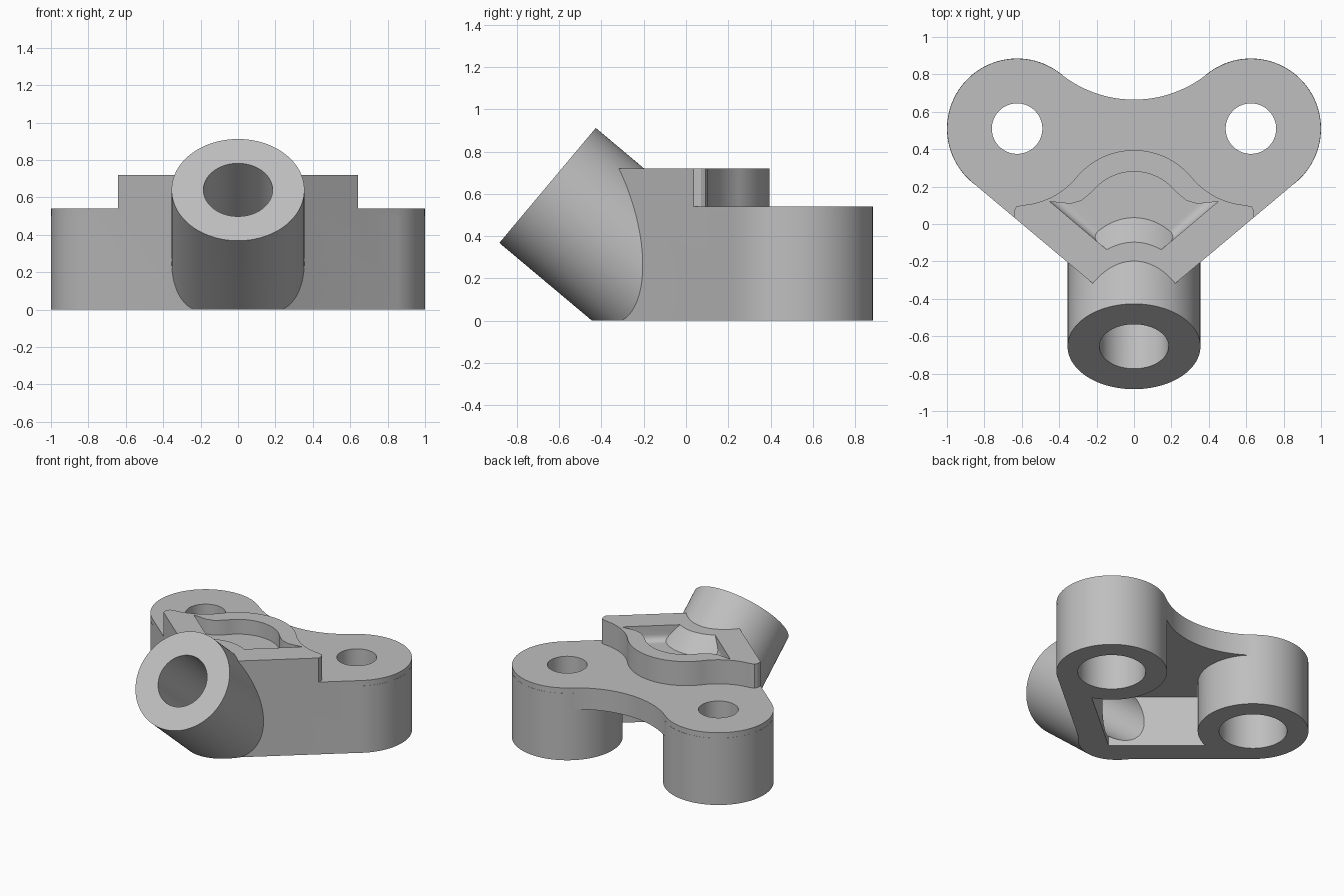
import bpy, bmesh
from math import sin, cos, radians, degrees, atan2, hypot
from mathutils import Vector, Matrix

cube = bpy.data.objects.get("Cube")
if cube:
    bpy.data.objects.remove(cube, do_unlink=True)

grey = bpy.data.materials.new("cast_grey")
grey.use_nodes = True
color = (0.52, 0.52, 0.52, 1)
grey.diffuse_color = color
grey.node_tree.nodes["Principled BSDF"].inputs["Base Color"].default_value = color


def finish(name, bm):
    bmesh.ops.recalc_face_normals(bm, faces=bm.faces[:])
    mesh = bpy.data.meshes.new(name)
    bm.to_mesh(mesh)
    bm.free()
    mesh.materials.append(grey)
    obj = bpy.data.objects.new(name, mesh)
    bpy.context.collection.objects.link(obj)
    return obj


def arc(cx, cy, r, start, end, n=28):
    angles = [radians(start + (end - start) * i / n) for i in range(n + 1)]
    return [(cx + r * cos(a), cy + r * sin(a)) for a in angles]


def prism(name, half, z0, z1, fillet=0):
    """Extrude a half outline, running from x = 0 to x = 0, mirrored over x."""
    half = [(0, half[0][1])] + half[1:-1] + [(0, half[-1][1])]
    points = half + [(-x, y) for x, y in reversed(half[1:-1])]
    bm = bmesh.new()
    base = bm.faces.new([bm.verts.new((x, y, z0)) for x, y in points])
    front = min(base.verts, key=lambda v: v.co.y)
    floor_edges = list(front.link_edges)
    side = bmesh.ops.extrude_face_region(bm, geom=[base], use_keep_orig=True)
    top = [g for g in side["geom"] if isinstance(g, bmesh.types.BMVert)]
    bmesh.ops.translate(bm, verts=top, vec=(0, 0, z1 - z0))
    bmesh.ops.recalc_face_normals(bm, faces=bm.faces[:])
    if fillet:
        bmesh.ops.bevel(bm, geom=floor_edges, offset=fillet, segments=5,
                        profile=0.5, affect='EDGES', clamp_overlap=True)
    return finish(name, bm)


def cylinder(name, start, end, r):
    start, end = Vector(start), Vector(end)
    axis = end - start
    place = Matrix.Translation((start + end) / 2) @ axis.to_track_quat('Z', 'Y').to_matrix().to_4x4()
    bm = bmesh.new()
    bmesh.ops.create_cone(bm, cap_ends=True, segments=96, radius1=r, radius2=r,
                          depth=axis.length, matrix=place)
    return finish(name, bm)


def combine(target, other, operation):
    mod = target.modifiers.new(operation, 'BOOLEAN')
    mod.operation, mod.object, mod.solver = operation, other, 'EXACT'
    bpy.context.view_layer.objects.active = target
    bpy.ops.object.modifier_apply(modifier=mod.name)
    bpy.data.objects.remove(other, do_unlink=True)


# Shared layout: bosses, tilted hub axis
bx, by, boss_r = 0.625, 0.51, 0.375
below = -0.1
wall = -50
hub_face = Vector((0, -0.655, 0.64))
hub_dir = Vector((0, cos(radians(40)), -sin(radians(40))))

# Body outline: rounded nose, straight sides, boss ends, concave back
r = boss_r - 0.001
nose_r, back_y = 0.19, 0.665
reach = bx * cos(radians(wall)) + by * sin(radians(wall)) + r
nose_y = (reach - nose_r) / sin(radians(wall))
back_c = (bx**2 + by**2 - (r - back_y)**2) / (2 * (by + r - back_y))
turn = degrees(atan2(back_c - by, -bx))
outline = (arc(0, nose_y, nose_r, -90, wall)
           + arc(bx, by, r, wall, turn, 48)
           + arc(0, back_c, back_c - back_y, turn - 180, -90)[1:])
body = prism("bracket_body", outline, below, 0.72)

# Lower step around the raised pad
clear_r, pad_y = 0.41, 0.395
pad_c = ((clear_r + pad_y)**2 - bx**2 - by**2) / (2 * (clear_r + pad_y - by))
lean = degrees(atan2(by - pad_c, bx))
step = (arc(0, pad_c, pad_y - pad_c, 90, lean)
        + arc(bx, by, clear_r, 180 + lean, 266)[1:]
        + [(0.63, 0.093), (0.642, 0.07), (0.642, -0.6), (1.5, -0.6), (1.5, 1.5), (0, 1.5)])
combine(body, prism("step_cutter", step, 0.54, 1.2), 'DIFFERENCE')

# Shallow recess in the pad, stopping short of the hub
recess_r = 0.28 - pad_c
recess = ([(0, -0.26), (0.45, 0.12), (0.34, 0.108), (0.28, 0.125)]
          + arc(0, pad_c, recess_r, lean, 90, 16))
pocket = prism("recess_cutter", recess, 0.61, 1.0, fillet=0.045)
combine(pocket, cylinder("hub_guard", hub_face - hub_dir * 0.3, hub_face + hub_dir, 0.42), 'DIFFERENCE')
combine(body, pocket, 'DIFFERENCE')

# Tilted hub
combine(body, cylinder("hub", hub_face, hub_face + hub_dir * 0.85, 0.355), 'UNION')

# Hollow underside with walls along the front sides
inner_y = (reach - 0.18) / sin(radians(wall))
hollow = [(0, inner_y), (1.5, inner_y + 1.5 * 0.839), (0, 1.6)]
combine(body, prism("hollow_cutter", hollow, -0.5, 0.38), 'DIFFERENCE')

# Bosses with stepped bolt holes
for s in (-1, 1):
    x = s * bx
    combine(body, cylinder("boss", (x, by, below), (x, by, 0.5), boss_r), 'UNION')
    combine(body, cylinder("bolt_hole", (x, by, -0.5), (x, by, 1), 0.135), 'DIFFERENCE')
    combine(body, cylinder("counterbore", (x, by, -0.5), (x, by, 0.38), 0.23), 'DIFFERENCE')

# Hub bore into the hollow, then a flat base
combine(body, cylinder("hub_bore", hub_face - hub_dir * 0.2, hub_face + hub_dir * 0.85, 0.185), 'DIFFERENCE')
base = [(0, -2), (2, -2), (2, 2), (0, 2)]
combine(body, prism("base_cutter", base, -2, 0), 'DIFFERENCE')

# Smooth curved walls, crisp edges
bpy.ops.object.select_all(action='DESELECT')
body.select_set(True)
bpy.context.view_layer.objects.active = body
bpy.ops.object.shade_smooth_by_angle(angle=radians(25))
